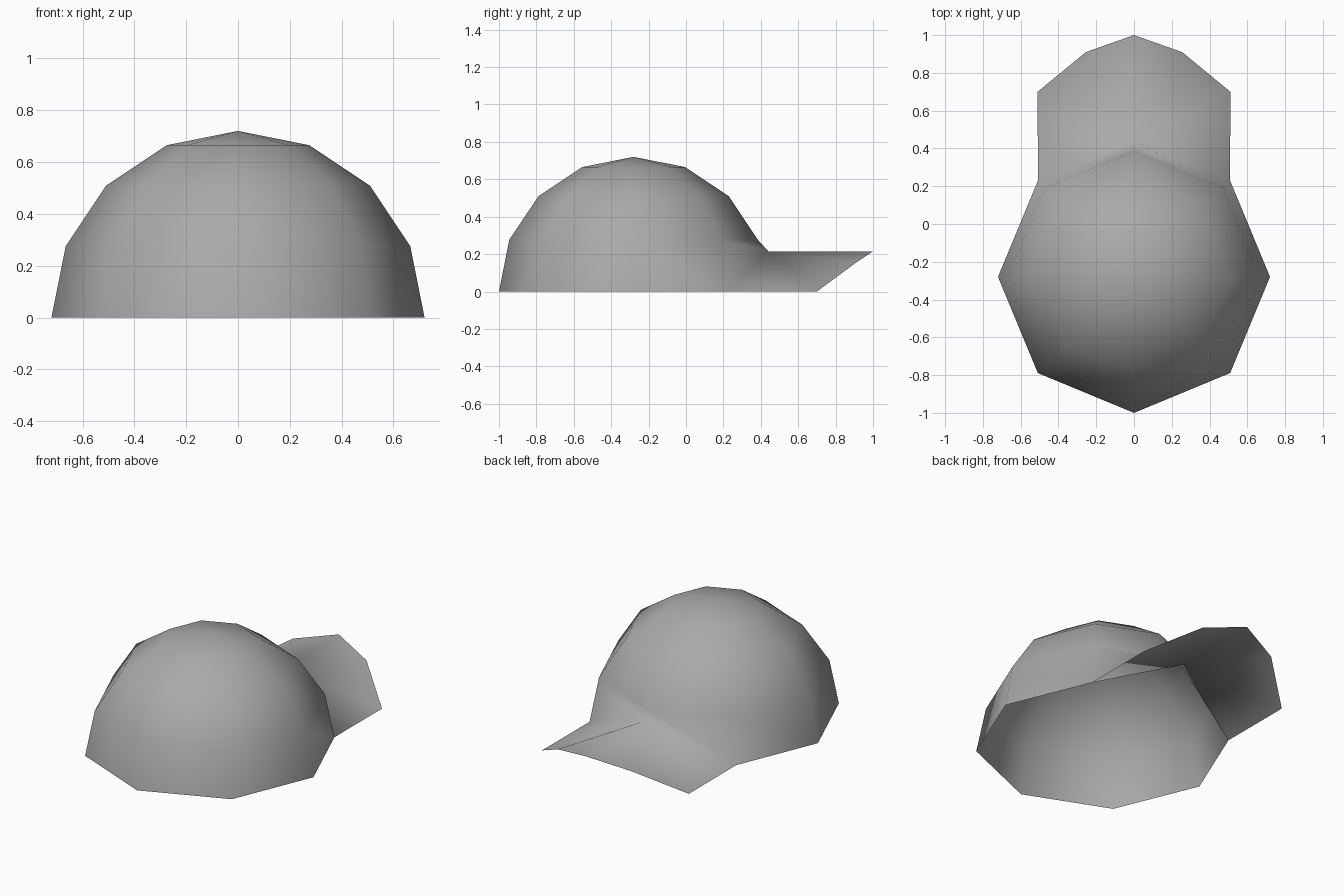
import bpy, bmesh
from mathutils import Vector

if "Cube" in bpy.data.objects:
    bpy.data.objects.remove(bpy.data.objects["Cube"], do_unlink=True)

RADIUS, CENTRE_Y, ARCH = 0.72, -0.28, 0.215

# Plain grey cloth
cloth = bpy.data.materials.new("grey cloth")
cloth.use_nodes = True
grey = (0.4, 0.4, 0.4, 1)
cloth.diffuse_color = grey
cloth.node_tree.nodes["Principled BSDF"].inputs["Base Color"].default_value = grey

# Crown: open half of an eight-sided sphere
bm = bmesh.new()
bmesh.ops.create_uvsphere(bm, u_segments=8, v_segments=8, radius=RADIUS)
bmesh.ops.delete(bm, geom=[v for v in bm.verts if v.co.z < -0.01], context="VERTS")
bmesh.ops.translate(bm, vec=(0, CENTRE_Y, 0), verts=bm.verts)


def rim_vertex(x, y):
    return min(bm.verts, key=lambda v: (v.co - Vector((x, y, 0))).length)


# Rim rises over the forehead to meet the arched brim
peak = rim_vertex(0, CENTRE_Y + RADIUS)
sides = {s: rim_vertex(s * 0.51, 0.23) for s in (-1, 1)}
peak.co.z = ARCH

# Brim: thin arched sheet welded to the rim, mirrored about the ridge
tip = bm.verts.new((0, 1, ARCH))
for s, root in sides.items():
    corner = bm.verts.new((s * 0.51, 0.70, 0))
    shoulder = bm.verts.new((s * 0.255, 0.91, 0.155))
    for loop in ([root, corner, peak], [corner, shoulder, peak], [shoulder, tip, peak]):
        bm.faces.new(loop if s > 0 else loop[::-1])

bm.normal_update()
mesh = bpy.data.meshes.new("cap")
bm.to_mesh(mesh)
bm.free()
mesh.materials.append(cloth)
mesh.polygons.foreach_set("use_smooth", [True] * len(mesh.polygons))
cap = bpy.data.objects.new("cap", mesh)
bpy.context.collection.objects.link(cap)
